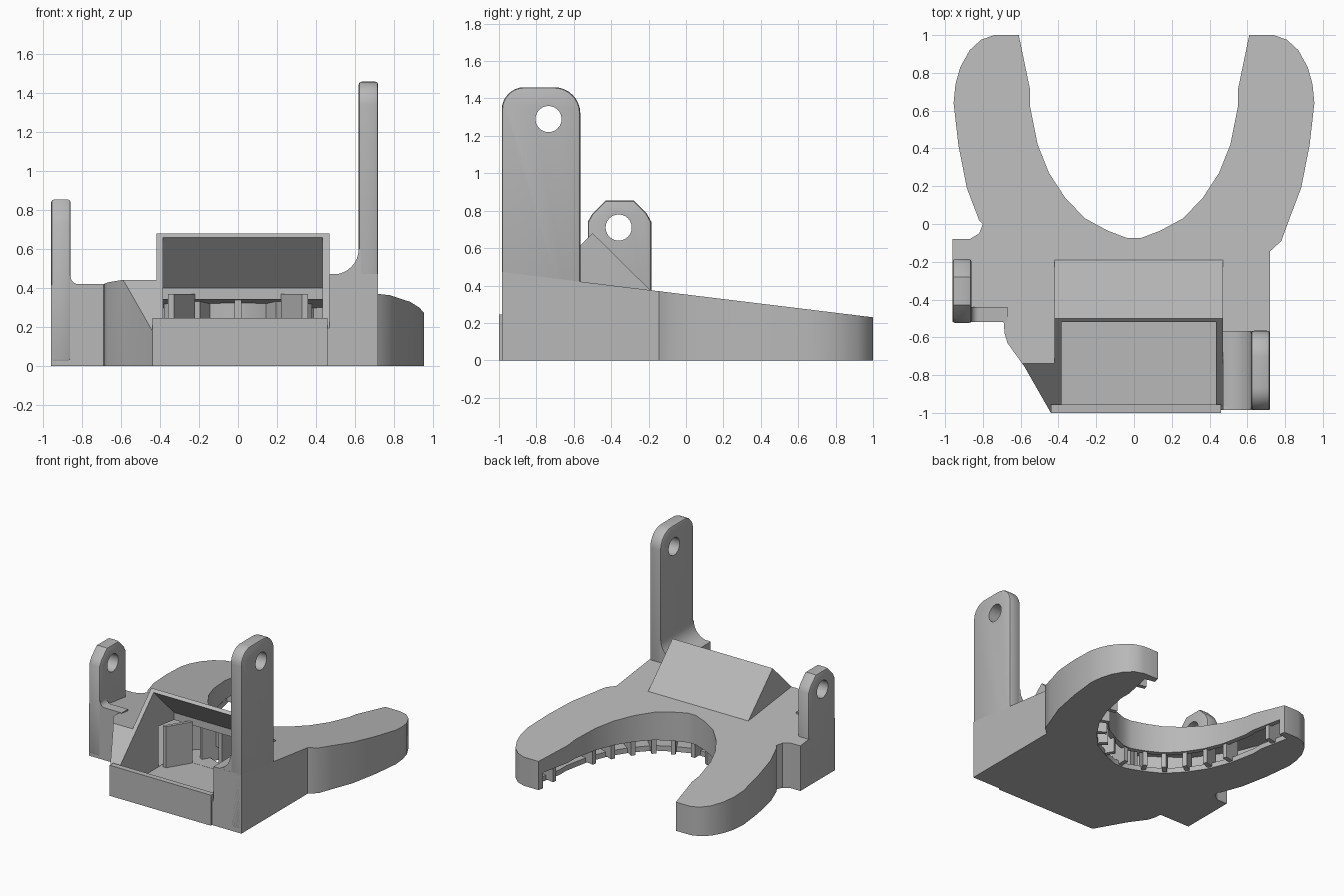
import bpy, bmesh, math
from mathutils import Vector

if "Cube" in bpy.data.objects:
    bpy.data.objects.remove(bpy.data.objects["Cube"], do_unlink=True)

grey = bpy.data.materials.new("plain grey")
grey.use_nodes = True
grey.diffuse_color = (0.48, 0.48, 0.48, 1)
grey.node_tree.nodes["Principled BSDF"].inputs["Base Color"].default_value = (0.48, 0.48, 0.48, 1)


def slope(y, drop=0.0):
    """Height of the sloping top surface."""
    return 0.352 - 0.122 * y - drop


def prism(name, pts, axis, lo, hi):
    """Extrude a profile along an axis; hi may be a function of y for z prisms."""
    place = {"x": lambda a, b, c: (c, a, b),
             "y": lambda a, b, c: (a, c, b),
             "z": lambda a, b, c: (a, b, c)}[axis]
    bm = bmesh.new()
    low = [bm.verts.new(place(a, b, lo)) for a, b in pts]
    top = [bm.verts.new(place(a, b, hi(b) if callable(hi) else hi)) for a, b in pts]
    bm.faces.new(low)
    bm.faces.new(top)
    n = len(pts)
    for i in range(n):
        j = (i + 1) % n
        bm.faces.new((low[i], low[j], top[j], top[i]))
    bmesh.ops.recalc_face_normals(bm, faces=bm.faces[:])
    mesh = bpy.data.meshes.new(name)
    bm.to_mesh(mesh)
    bm.free()
    mesh.materials.append(grey)
    obj = bpy.data.objects.new(name, mesh)
    bpy.context.collection.objects.link(obj)
    return obj


def apply(obj, mod):
    bpy.context.view_layer.objects.active = obj
    bpy.ops.object.modifier_apply(modifier=mod.name)


def combine(obj, other, operation):
    mod = obj.modifiers.new("combine", "BOOLEAN")
    mod.operation, mod.object, mod.solver = operation, other, "EXACT"
    other.hide_render = True
    apply(obj, mod)
    bpy.data.objects.remove(other, do_unlink=True)


def mirrored(pts):
    return [(-x, y) for x, y in reversed(pts)]


def offset(pts, dist, closed):
    """Shift a path to its left, keeping its wall distance."""
    n, out = len(pts), []
    vs = [Vector(p) for p in pts]
    for i, v in enumerate(vs):
        a = vs[i - 1] if closed or i > 0 else None
        b = vs[(i + 1) % n] if closed or i < n - 1 else None
        d1 = (v - a).normalized() if a is not None else (b - v).normalized()
        d2 = (b - v).normalized() if b is not None else d1
        n1, n2 = Vector((-d1.y, d1.x)), Vector((-d2.y, d2.x))
        out.append(tuple(v + (n1 + n2) * dist / max(0.5, 1 + n1.dot(n2))))
    return out


def arc(cx, cy, r, start, end, steps=8):
    return [(cx + r * math.cos(math.radians(start + (end - start) * i / steps)),
             cy + r * math.sin(math.radians(start + (end - start) * i / steps)))
            for i in range(steps + 1)]


# Shared curves of the two curved arms
horn = [(0.82, 0.02), (0.885, 0.19), (0.93, 0.42), (0.955, 0.64), (0.945, 0.74),
        (0.92, 0.83), (0.87, 0.92), (0.81, 0.975), (0.74, 1.0), (0.61, 1.0)]
half = [(0.55, 0.71), (0.55, 0.62), (0.51, 0.42), (0.45, 0.27), (0.365, 0.14),
        (0.26, 0.03), (0.14, -0.035), (0.035, -0.075)]
inner = half + mirrored(half)

# Main body with sloping top
outline = ([(-0.44, -1), (0.46, -1), (0.46, -0.985), (0.72, -0.985), (0.72, -0.145), (0.78, -0.09)]
           + horn + inner + mirrored(horn)
           + [(-0.8, 0.0), (-0.82, -0.05), (-0.87, -0.08), (-0.96, -0.08), (-0.96, -0.52),
              (-0.69, -0.52), (-0.685, -0.58), (-0.67, -0.63), (-0.58, -0.755)])
body = prism("duct_body", outline, "z", 0, slope)

# Wedge hood over the air intake, then the slanted intake face
hood = prism("hood", [(-0.15, 0.335), (-0.55, 0.73), (-0.95, 0.33), (-0.95, 0.1), (-0.15, 0.1)],
             "x", -0.42, 0.47)
combine(body, hood, "UNION")
combine(body, prism("slant_cutter", [(-1.2, -0.02), (-0.3, 0.88), (-1.2, 0.88)], "x", -1.2, 0.47),
        "DIFFERENCE")
lip = prism("front_lip", [(-0.44, -1), (0.46, -1), (0.46, -0.955), (-0.44, -0.955)], "z", 0, 0.245)
combine(body, lip, "UNION")

# Hollow intake
combine(body, prism("intake_cutter", [(-0.955, 0.04), (-0.955, 0.9), (-0.76, 0.9), (-0.26, 0.4),
                                      (-0.26, 0.04)], "x", -0.385, 0.435), "DIFFERENCE")

# Hollow channel running around both arms
channel = [(-0.42, -0.5), (0.45, -0.5), (0.72, -0.2)] + horn + inner + mirrored(horn) + [(-0.72, -0.2)]
combine(body, prism("channel_cutter", offset(channel, 0.04, True), "z", 0.041,
                    lambda y: slope(y, 0.042)), "DIFFERENCE")

# Outlet slit along the lower inner edge
path = [(0.6, 0.955)] + inner + [(-0.6, 0.955)]
slit = offset(path, -0.03, False) + offset(path, 0.085, False)[::-1]
combine(body, prism("slit_cutter", slit, "z", -0.1, 0.125), "DIFFERENCE")

# Guide ribs across the slit
for k in (0, 2, 3, 4, 5, 6, 7):
    a, b = Vector(path[k + 1]), Vector(path[k])
    p = a.lerp(b, 0.5 if k == 0 else 0.0)
    along = (a - Vector(path[k])).normalized()
    across = Vector((-along.y, along.x))
    if k == 7:
        p, across, along = Vector((0, -0.075)), Vector((0, -1)), Vector((1, 0))
    near, far, t = p + across * 0.012, p + across * 0.15, along * 0.017
    rect = [near - t, near + t, far + t, far - t]
    rect = [(v.x, v.y) for v in rect]
    prism("guide_rib", rect, "z", 0.01, lambda y: slope(y, 0.02))
    if k != 7:
        prism("guide_rib", mirrored(rect), "z", 0.01, lambda y: slope(y, 0.02))

# Angled vanes inside the intake
for s in (-1, 1):
    prism("intake_vane", [(s * 0.22, -0.26), (s * 0.25, -0.26), (s * 0.36, -0.44), (s * 0.33, -0.44)],
          "z", 0.03, 0.37)


def post(name, profile, x0, x1, hy, hz):
    """Upright lug with softened edges and a bolt hole."""
    obj = prism(name, profile, "x", x0, x1)
    mod = obj.modifiers.new("soft", "BEVEL")
    mod.width, mod.segments, mod.angle_limit = 0.015, 2, math.radians(50)
    mod.limit_method = "ANGLE"
    apply(obj, mod)
    combine(obj, prism("hole_cutter", arc(hy, hz, 0.07, 0, 345, 23), "x", x0 - 0.1, x1 + 0.1), "DIFFERENCE")
    return obj


# Tall lug with its base fillet
post("tall_lug", [(-0.985, 0.02), (-0.565, 0.02)] + arc(-0.705, 1.32, 0.14, 0, 90)
     + arc(-0.865, 1.34, 0.12, 90, 180), 0.62, 0.72, -0.735, 1.29)
prism("tall_lug_fillet", [(0.65, 0.3), (0.65, 0.6)] + arc(0.49, 0.6, 0.13, 0, -90)
      + [(0.47, 0.47), (0.47, 0.3)], "y", -0.984, -0.566)

# Short lug with its base fillet
post("short_lug", [(-0.525, 0.02), (-0.185, 0.02), (-0.185, 0.74), (-0.21, 0.785), (-0.28, 0.855),
                   (-0.43, 0.855), (-0.5, 0.785), (-0.525, 0.74)], -0.96, -0.86, -0.36, 0.71)
prism("short_lug_fillet", [(-0.87, 0.36), (-0.87, 0.46)] + arc(-0.82, 0.46, 0.04, 180, 270)
      + [(-0.67, 0.42), (-0.67, 0.36)], "y", -0.52, -0.44)

# Smooth curves, sharp edges
bpy.ops.object.select_all(action="DESELECT")
for obj in bpy.context.collection.objects:
    if obj.type == "MESH" and obj.data.materials and obj.data.materials[0] == grey:
        obj.select_set(True)
        bpy.context.view_layer.objects.active = obj
bpy.ops.object.shade_smooth_by_angle(angle=math.radians(30))
